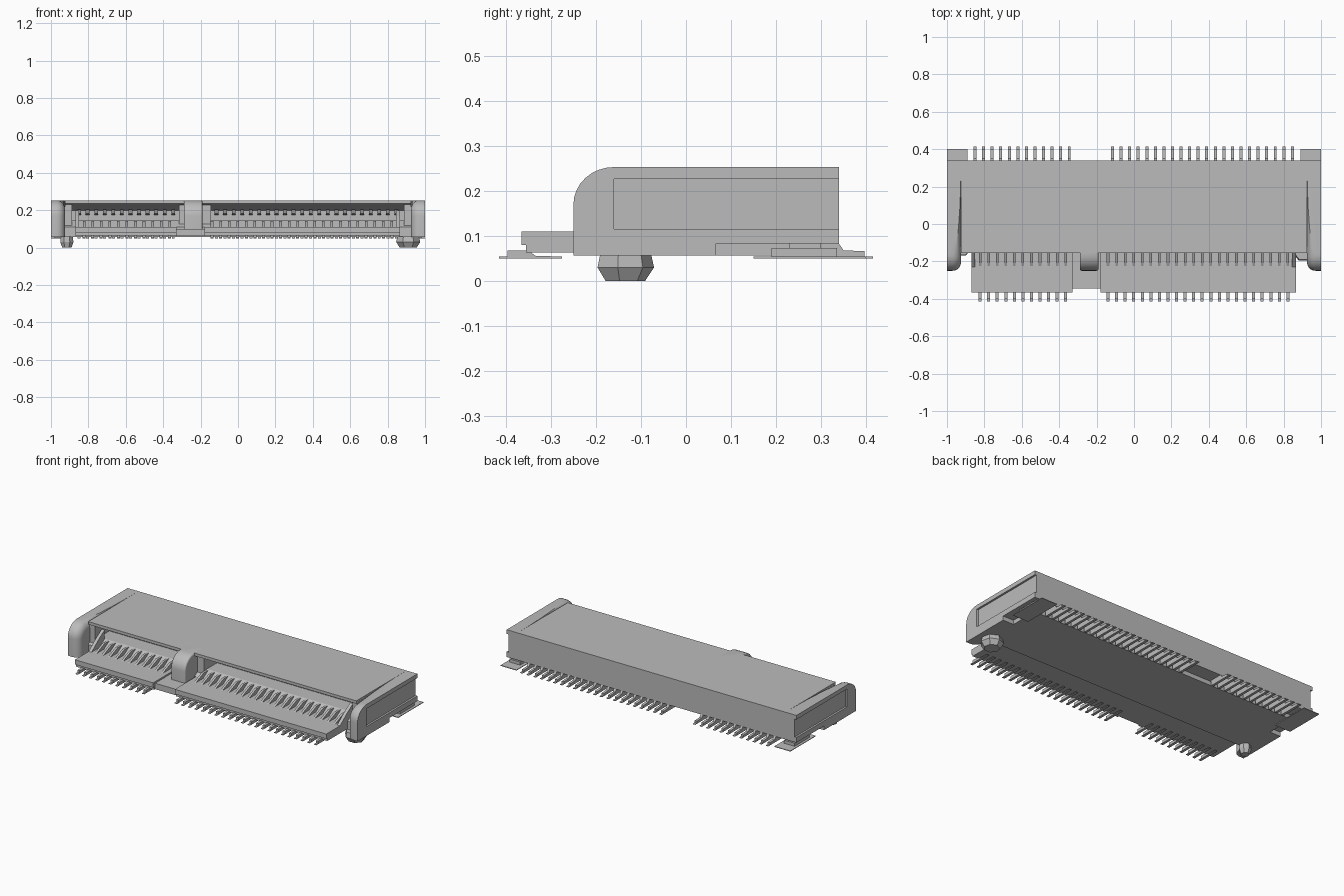
import bpy, bmesh, math

cube = bpy.data.objects.get("Cube")
if cube:
    bpy.data.objects.remove(cube, do_unlink=True)

grey = bpy.data.materials.new("plain_grey")
grey.use_nodes = True
grey.diffuse_color = (0.5, 0.5, 0.5, 1)
grey.node_tree.nodes["Principled BSDF"].inputs["Base Color"].default_value = (0.5, 0.5, 0.5, 1)

PITCH = 0.0458
FRONT_PINS = [-0.823 + i * PITCH for i in range(11)] + [-0.139 + i * PITCH for i in range(22)]
REAR_PINS = [-0.85 + i * PITCH for i in range(12)] + [-0.115 + i * PITCH for i in range(22)]


def add_prism(bm, profile, x0, x1):
    """Extrude a (y, z) profile from x0 to x1."""
    face = bm.faces.new([bm.verts.new((x0, y, z)) for y, z in profile])
    ext = bmesh.ops.extrude_face_region(bm, geom=[face])
    verts = [v for v in ext["geom"] if isinstance(v, bmesh.types.BMVert)]
    bmesh.ops.translate(bm, verts=verts, vec=(x1 - x0, 0, 0))


def finish(name, bm, smooth=False):
    bmesh.ops.recalc_face_normals(bm, faces=bm.faces)
    mesh = bpy.data.meshes.new(name)
    bm.to_mesh(mesh)
    bm.free()
    mesh.materials.append(grey)
    obj = bpy.data.objects.new(name, mesh)
    bpy.context.collection.objects.link(obj)
    if smooth:
        bpy.ops.object.select_all(action="DESELECT")
        obj.select_set(True)
        bpy.context.view_layer.objects.active = obj
        bpy.ops.object.shade_smooth_by_angle(angle=math.radians(35))
    return obj


def prism(name, profile, spans):
    bm = bmesh.new()
    for x0, x1 in spans:
        add_prism(bm, profile, x0, x1)
    return finish(name, bm)


def rect(y0, y1, z0, z1):
    return [(y0, z0), (y1, z0), (y1, z1), (y0, z1)]


def both_sides(x0, x1):
    return [(x0, x1), (-x1, -x0)]


def nose(steps=8):
    """Rounded upper front corner of the cheeks and key."""
    return [(-0.16 - 0.09 * math.cos(a), 0.17 + 0.083 * math.sin(a))
            for a in [i * math.pi / 2 / steps for i in range(steps + 1)]]


def rounded_post(name, profile, x0, x1, round_x, radius):
    """Prism whose front and top edges are rounded on the chosen sides."""
    bm = bmesh.new()
    add_prism(bm, profile, x0, x1)
    edges = []
    for e in bm.edges:
        a, b = (v.co for v in e.verts)
        on_side = any(abs(a.x - x) < 1e-4 and abs(b.x - x) < 1e-4 for x in round_x)
        if on_side and max(a.y, b.y) < -0.15 and abs(a.z - b.z) > 1e-4:
            edges.append(e)
    bmesh.ops.bevel(bm, geom=edges, offset=radius, segments=6, profile=0.5,
                    affect="EDGES", clamp_overlap=True)
    return finish(name, bm, smooth=True)


# Housing with the card slot
slot_section = [(-0.155, 0.253), (0.34, 0.253), (0.34, 0.083), (0.25, 0.083),
                (0.25, 0.057), (-0.155, 0.057), (-0.155, 0.11), (-0.1, 0.145),
                (0, 0.145), (0, 0.2), (-0.155, 0.235)]
prism("housing", slot_section, [(-0.925, 0.925)])
prism("slot_end_blocks", rect(-0.14, 0.05, 0.06, 0.24), both_sides(0.888, 0.926))
prism("key_side_blocks", rect(-0.13, 0.05, 0.06, 0.24), [(-0.315, -0.145)])

# End cheeks, each with a recessed outer panel
cheek = [(-0.25, 0.057)] + nose() + [(0.34, 0.253), (0.34, 0.083), (0.067, 0.083), (0.067, 0.057)]
rim = ([(-0.25, 0.057)] + nose() +
       [(0.34, 0.253), (0.34, 0.227), (-0.16, 0.227), (-0.16, 0.115),
        (0.34, 0.115), (0.34, 0.083), (0.067, 0.083), (0.067, 0.057)])
for side, name in ((1, "left"), (-1, "right")):
    rounded_post(name + "_cheek", cheek, side * 0.925, side * 0.988, [side * 0.925], 0.045)
prism("cheek_rims", rim, both_sides(0.988, 1.0))

# Key post between the two slot sections
key = [(-0.25, 0.08)] + nose() + [(-0.05, 0.253), (-0.05, 0.08)]
rounded_post("key_post", key, -0.29, -0.19, [-0.29, -0.19], 0.044)

# Front shelves and the bridge joining them
shelves = [(-0.87, -0.33), (-0.18, 0.865)]
prism("front_shelves", rect(-0.365, -0.1, 0.08, 0.11), shelves)
prism("shelf_undersides", rect(-0.355, -0.15, 0.063, 0.08), shelves)
prism("shelf_bridge", rect(-0.345, -0.15, 0.063, 0.1), [(-0.33, -0.18)])
wedge = [(-0.23, 0.11), (-0.1, 0.11), (-0.1, 0.2), (-0.15, 0.17)]
prism("shelf_end_wedges", wedge, [(-0.87, -0.85), (0.845, 0.865)])


def pin_row(name, profile, centres, width):
    prism(name, profile, [(x - width / 2, x + width / 2) for x in centres])


# Solder tails
front_tail = [(-0.415, 0.05), (-0.275, 0.05), (-0.275, 0.054), (-0.335, 0.056),
              (-0.35, 0.068), (-0.397, 0.068), (-0.397, 0.054), (-0.415, 0.054)]
rear_tail = [(0.26, 0.05), (0.415, 0.05), (0.415, 0.054), (0.397, 0.054), (0.397, 0.066),
             (0.35, 0.068), (0.335, 0.09), (0.26, 0.09)]
pin_row("front_tails", front_tail, FRONT_PINS, 0.016)
pin_row("rear_tails", rear_tail, REAR_PINS, 0.016)

# Spring contacts inside the slot
lower_contact = [(-0.23, 0.108), (-0.1, 0.108), (-0.1, 0.142), (-0.15, 0.142), (-0.2, 0.122)]
upper_contact = [(-0.05, 0.205), (0.01, 0.205), (0.01, 0.185), (-0.02, 0.174), (-0.04, 0.182)]
pin_row("lower_contacts", lower_contact, FRONT_PINS, 0.014)
pin_row("upper_contacts", upper_contact, REAR_PINS, 0.02)

# Solder pads under the rear corners, with their clips
prism("corner_pads", rect(0.15, 0.4, 0.05, 0.054), both_sides(0.89, 1.0))
prism("pad_clips", rect(0.19, 0.335, 0.054, 0.073), both_sides(0.91, 0.985))
prism("clip_stems", rect(0.23, 0.3, 0.07, 0.084), both_sides(0.925, 0.975))

# Faceted locating pegs
for name, x, r in (("left_peg", 0.91, 0.066), ("right_peg", -0.915, 0.036)):
    bm = bmesh.new()
    for r_low, r_high, z0, z1 in ((r * 0.7, r, 0, 0.03), (r, r * 0.9, 0.03, 0.06)):
        made = bmesh.ops.create_cone(bm, cap_ends=True, segments=7, radius1=r_low,
                                     radius2=r_high, depth=z1 - z0)
        bmesh.ops.translate(bm, verts=made["verts"], vec=(x, -0.137, (z0 + z1) / 2))
    finish(name, bm)
